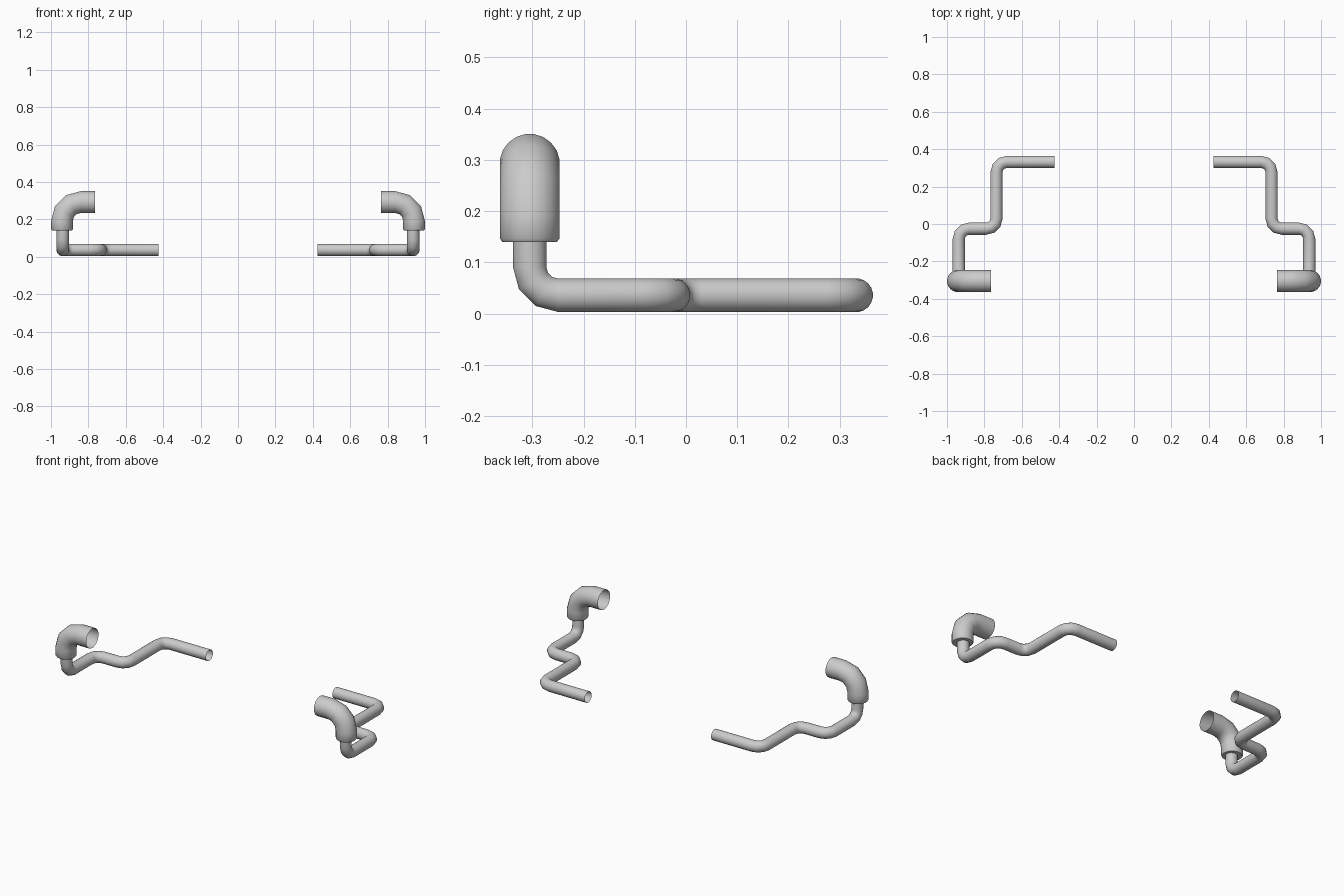
import bpy, bmesh, math
from mathutils import Vector

if "Cube" in bpy.data.objects:
    bpy.data.objects.remove(bpy.data.objects["Cube"])

SIDES = 20


def rounded_path(corners, bend, steps=3):
    """Replace each inner corner by a circular arc; return (point, tangent) pairs."""
    pts = [Vector(c) for c in corners]
    out = [(pts[0], (pts[1] - pts[0]).normalized())]
    for a, b, c in zip(pts, pts[1:], pts[2:]):
        d1, d2 = (b - a).normalized(), (c - b).normalized()
        centre = b - d1 * bend + d2 * bend
        for i in range(steps + 1):
            t = math.pi / 2 * i / steps
            p = centre - d2 * bend * math.cos(t) + d1 * bend * math.sin(t)
            out.append((p, d1 * math.cos(t) + d2 * math.sin(t)))
    out.append((pts[-1], (pts[-1] - pts[-2]).normalized()))
    return out


def tube(name, path, radii):
    """Sweep an open-ended round tube along the path."""
    bm = bmesh.new()
    rings, prev = [], path[0][1]
    side = prev.orthogonal().normalized()
    for (p, t), r in zip(path, radii):
        side = prev.rotation_difference(t) @ side
        prev = t
        up = t.cross(side)
        rings.append([bm.verts.new(p + r * (side * math.cos(a) + up * math.sin(a)))
                      for a in (2 * math.pi * k / SIDES for k in range(SIDES))])
    for r0, r1 in zip(rings, rings[1:]):
        for k in range(SIDES):
            j = (k + 1) % SIDES
            bm.faces.new((r0[k], r0[j], r1[j], r1[k]))
    mesh = bpy.data.meshes.new(name)
    bm.to_mesh(mesh)
    bm.free()
    ob = bpy.data.objects.new(name, mesh)
    bpy.context.collection.objects.link(ob)
    bpy.ops.object.select_all(action='DESELECT')
    ob.select_set(True)
    bpy.context.view_layer.objects.active = ob
    bpy.ops.object.shade_smooth_by_angle(angle=math.radians(40))
    # Mirrored twin on the left
    ob.modifiers.new("mirror", 'MIRROR').use_axis[0] = True
    return ob


# Thin zigzag pipe lying low, then turning up into the elbow
Z, R = 0.036, 0.033
thin = rounded_path([(0.424, 0.332, Z), (0.735, 0.332, Z), (0.735, -0.025, Z),
                     (0.937, -0.025, Z), (0.937, -0.305, Z), (0.937, -0.305, 0.16)], 0.055)
tube("thin_pipe", thin, [R] * len(thin))

# Wide elbow with a bevelled, closed lower lip
RB = 0.059
wide = rounded_path([(0.941, -0.305, 0.147), (0.941, -0.305, 0.292),
                     (0.764, -0.305, 0.292)], 0.1)
up = Vector((0, 0, 1))
lip = [(Vector((0.941, -0.305, 0.140)), up), (Vector((0.941, -0.305, 0.140)), up)]
tube("wide_elbow", lip + wide, [R - 0.003, RB - 0.005] + [RB] * len(wide))
